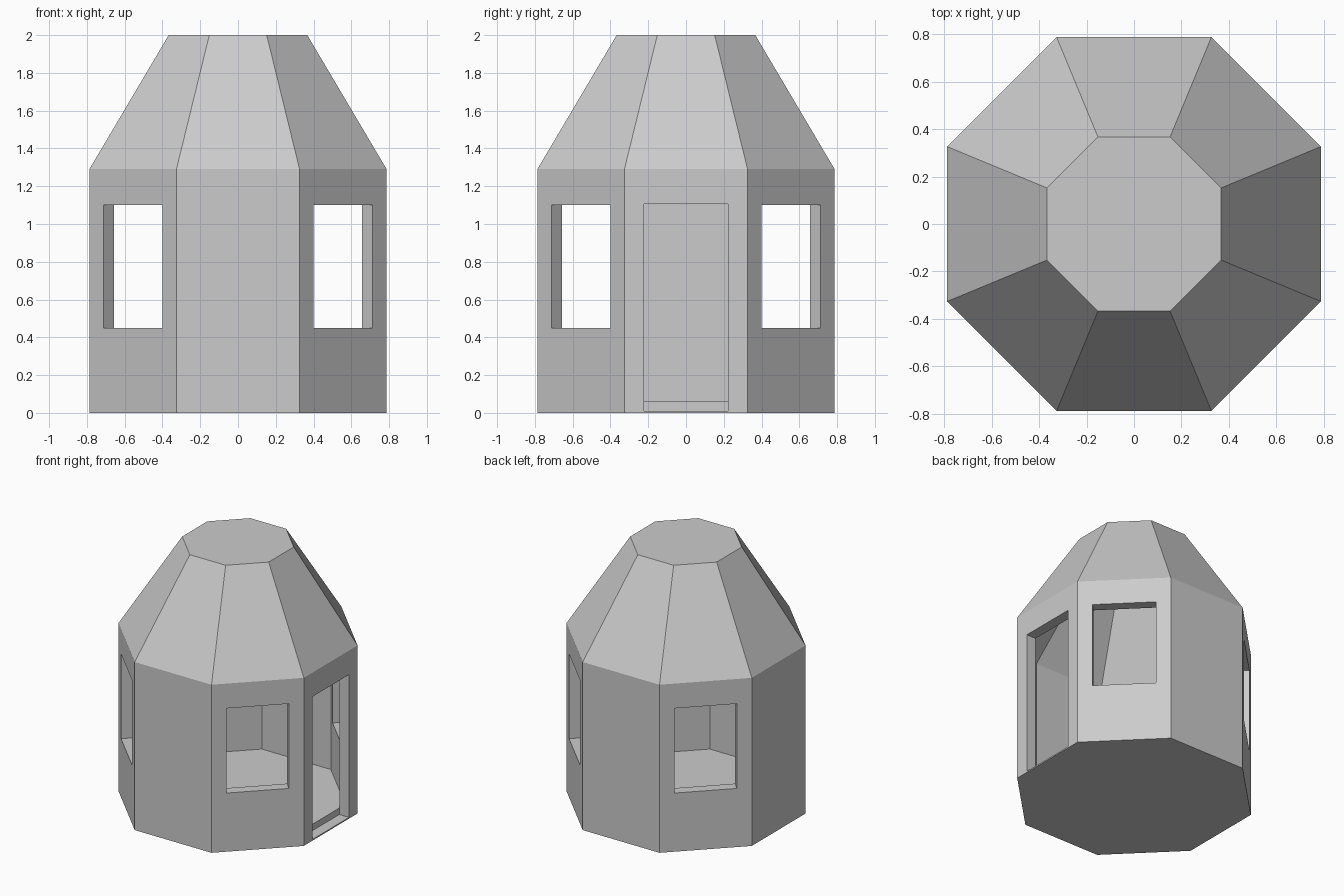
import bpy, bmesh
from math import cos, sin, pi, radians
from mathutils import Matrix

if "Cube" in bpy.data.objects:
    bpy.data.objects.remove(bpy.data.objects["Cube"])

SIDES = 8
WALL = 0.08
APOTHEM = 0.787


def finish(bm, name):
    bmesh.ops.recalc_face_normals(bm, faces=bm.faces)
    mesh = bpy.data.meshes.new(name)
    bm.to_mesh(mesh)
    bm.free()
    obj = bpy.data.objects.new(name, mesh)
    bpy.context.collection.objects.link(obj)
    return obj


def octagon_solid(name, profile):
    """Capped octagonal solid from (apothem, z) rings, flats facing the axes."""
    bm = bmesh.new()
    rings = []
    for apothem, z in profile:
        r = apothem / cos(pi / SIDES)
        rings.append([bm.verts.new((r * cos(a), r * sin(a), z))
                      for a in ((i + 0.5) * 2 * pi / SIDES for i in range(SIDES))])
    for low, high in zip(rings, rings[1:]):
        for i in range(SIDES):
            j = (i + 1) % SIDES
            bm.faces.new((low[i], low[j], high[j], high[i]))
    bm.faces.new(rings[0][::-1])
    bm.faces.new(rings[-1])
    return finish(bm, name)


def opening(name, angle, half_width, z0, z1):
    """Box that cuts through the wall facing the given angle."""
    x0, x1 = APOTHEM - WALL - 0.002, APOTHEM + 0.1
    bm = bmesh.new()
    bmesh.ops.create_cube(bm, size=1, matrix=(
        Matrix.Rotation(radians(angle), 4, 'Z')
        @ Matrix.Translation(((x0 + x1) / 2, 0, (z0 + z1) / 2))
        @ Matrix.Diagonal((x1 - x0, 2 * half_width, z1 - z0, 1))))
    return finish(bm, name)


def cut(target, cutter):
    mod = target.modifiers.new(cutter.name, 'BOOLEAN')
    mod.operation = 'DIFFERENCE'
    mod.solver = 'EXACT'
    mod.object = cutter
    bpy.context.view_layer.objects.active = target
    bpy.ops.object.modifier_apply(modifier=mod.name)
    bpy.data.objects.remove(cutter)


# Outer walls with tapered roof
hut = octagon_solid("hut_shell", [(APOTHEM, 0), (APOTHEM, 1.29), (0.367, 2.0)])

# Hollow interior with floor and sloped ceiling
cut(hut, octagon_solid("interior", [(APOTHEM - WALL, 0.06),
                                    (APOTHEM - WALL, 1.27), (0.315, 1.93)]))

# Windows in the four diagonal walls
for angle in (45, 135, 225, 315):
    cut(hut, opening("window_opening", angle, 0.221, 0.45, 1.10))

# Doorway with a lowered threshold on the right side
cut(hut, opening("door_opening", 0, 0.222, 0.01, 1.105))
